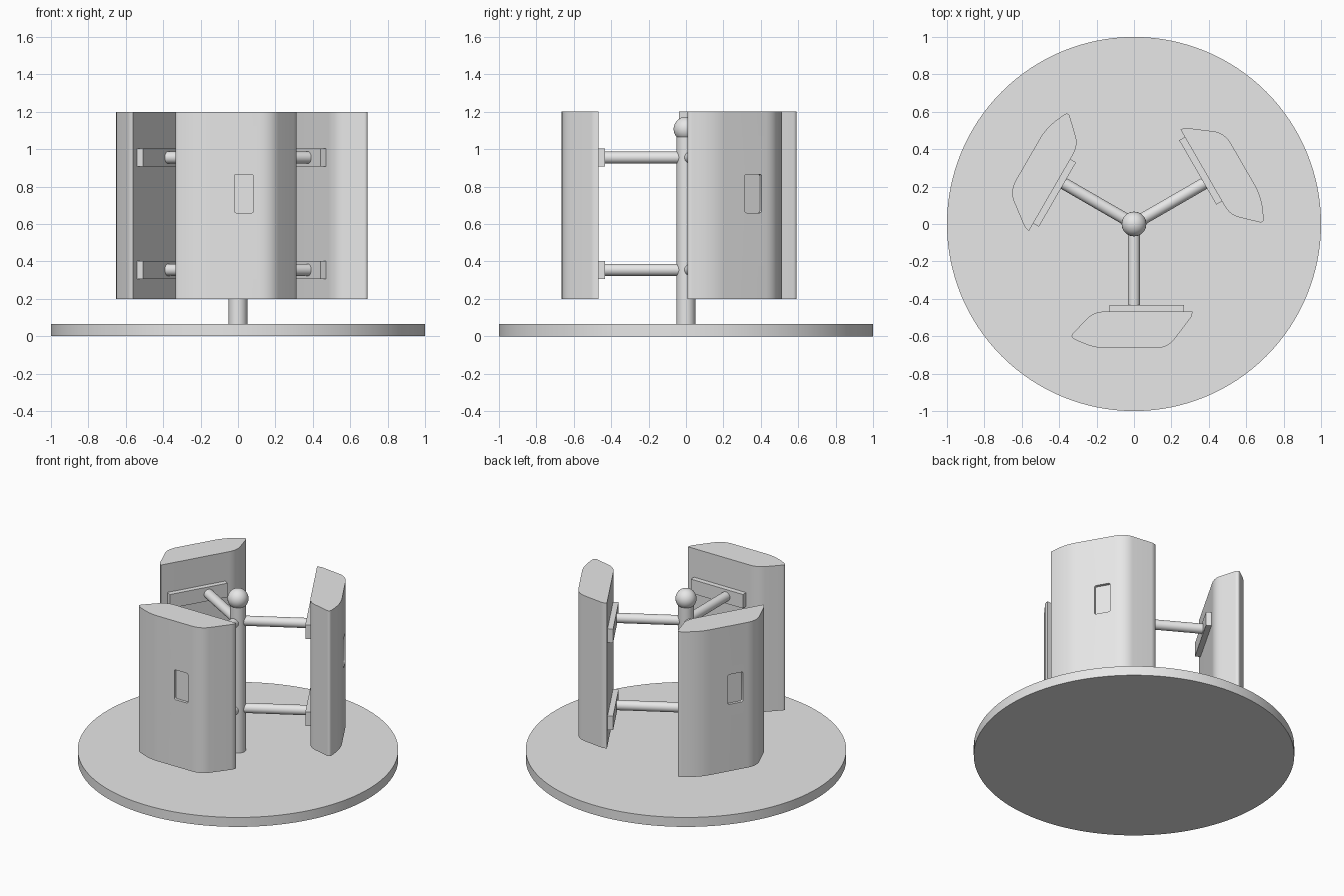
import bpy
import bmesh
import math
from mathutils import Matrix, Vector

cube = bpy.data.objects.get("Cube")
if cube:
    bpy.data.objects.remove(cube, do_unlink=True)

grey = bpy.data.materials.new("light grey")
grey.use_nodes = True
grey.diffuse_color = (0.8, 0.8, 0.8, 1)
grey.node_tree.nodes["Principled BSDF"].inputs["Base Color"].default_value = grey.diffuse_color


def add_object(name, bm):
    bmesh.ops.recalc_face_normals(bm, faces=bm.faces)
    mesh = bpy.data.meshes.new(name)
    bm.to_mesh(mesh)
    bm.free()
    mesh.materials.append(grey)
    obj = bpy.data.objects.new(name, mesh)
    bpy.context.collection.objects.link(obj)
    return obj


def select_only(obj):
    bpy.ops.object.select_all(action='DESELECT')
    obj.select_set(True)
    bpy.context.view_layer.objects.active = obj


def smooth(obj):
    select_only(obj)
    bpy.ops.object.shade_smooth_by_angle(angle=math.radians(30))
    return obj


def rod(name, start, end, radius, sides=32):
    a, b = Vector(start), Vector(end)
    turn = (b - a).to_track_quat('Z', 'Y').to_matrix().to_4x4()
    bm = bmesh.new()
    bmesh.ops.create_cone(bm, cap_ends=True, segments=sides, radius1=radius, radius2=radius,
                          depth=(b - a).length, matrix=Matrix.Translation((a + b) / 2) @ turn)
    return smooth(add_object(name, bm))


def box(name, low, high):
    a, b = Vector(low), Vector(high)
    bm = bmesh.new()
    bmesh.ops.create_cube(bm, size=1, matrix=Matrix.Translation((a + b) / 2) @ Matrix.Diagonal((*(b - a), 1)))
    return add_object(name, bm)


def rounded_outline(corners, steps=10):
    """Each corner is (x, y, trim before, trim after), rounded by a quadratic curve."""
    points = [Vector(c[:2]) for c in corners]
    outline = []
    for i, (x, y, before, after) in enumerate(corners):
        p = points[i]
        if before == 0:
            outline.append(p)
            continue
        a = p + (points[i - 1] - p).normalized() * before
        b = p + (points[(i + 1) % len(points)] - p).normalized() * after
        for k in range(steps + 1):
            t = k / steps
            outline.append(a * (1 - t) ** 2 + p * 2 * t * (1 - t) + b * t * t)
    return outline


def extrude(name, outline, low, high):
    bm = bmesh.new()
    face = bm.faces.new([bm.verts.new((p.x, p.y, low)) for p in outline])
    new = bmesh.ops.extrude_face_region(bm, geom=[face])["geom"]
    bmesh.ops.translate(bm, verts=[v for v in new if isinstance(v, bmesh.types.BMVert)],
                        vec=(0, 0, high - low))
    return add_object(name, bm)


# Base, pole and ball
rod("base_disc", (0, 0, 0), (0, 0, 0.065), 1.0, 128)
rod("center_pole", (0, 0, 0.06), (0, 0, 1.11), 0.05, 48)
bm = bmesh.new()
bmesh.ops.create_uvsphere(bm, u_segments=40, v_segments=24, radius=0.066,
                          matrix=Matrix.Translation((0, 0, 1.107)))
smooth(add_object("top_ball", bm))

# Front blade
blade = extrude("blade", rounded_outline([
    (0.313, -0.468, 0, 0), (0.309, -0.494, 0.015, 0.015),
    (0.18, -0.664, 0.06, 0.07), (-0.215, -0.664, 0.07, 0.08),
    (-0.345, -0.604, 0.03, 0.03), (-0.215, -0.468, 0.05, 0.06)]), 0.2, 1.2)

# Recessed window with slightly rounded corners
cutter = box("window_cutter", (-0.02, -0.8, 0.66), (0.083, -0.645, 0.865))
cutter.hide_render = True
bm = bmesh.new()
bm.from_mesh(cutter.data)
edges = [e for e in bm.edges if abs(e.verts[0].co.y - e.verts[1].co.y) > 0.1]
bmesh.ops.bevel(bm, geom=edges, offset=0.01, segments=4, profile=0.5, affect='EDGES')
bm.to_mesh(cutter.data)
bm.free()
cut = blade.modifiers.new("window", 'BOOLEAN')
cut.operation = 'DIFFERENCE'
cut.solver = 'EXACT'
cut.object = cutter
select_only(blade)
bpy.ops.object.modifier_apply(modifier=cut.name)
bpy.data.objects.remove(cutter, do_unlink=True)
smooth(blade)

# Two arms with mounting plates
parts = [blade]
for level, z in (("lower", 0.355), ("upper", 0.955)):
    parts.append(rod(level + "_arm", (0, 0, z), (0, -0.44, z), 0.032))
    parts.append(box(level + "_plate", (-0.13, -0.47, z - 0.048), (0.267, -0.433, z + 0.048)))

# Repeat the wing around the pole
for part in parts:
    name = part.name
    part.name = "front_" + name
    for side, angle in (("left", 120), ("right", 240)):
        twin = part.copy()
        twin.name = side + "_" + name
        twin.rotation_euler.z = math.radians(angle)
        bpy.context.collection.objects.link(twin)
